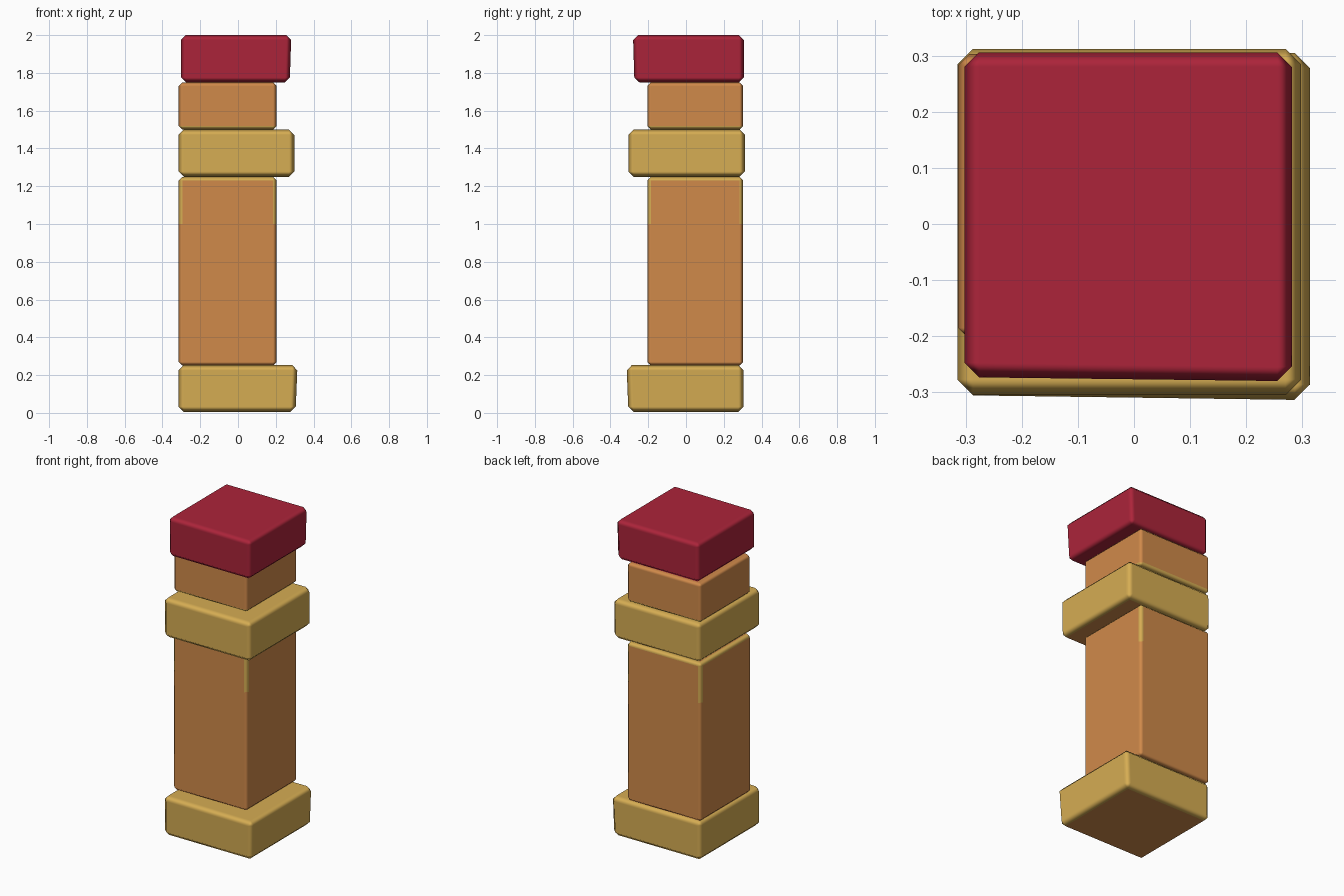
import bpy, bmesh

if "Cube" in bpy.data.objects:
    bpy.data.objects.remove(bpy.data.objects["Cube"])


def srgb(r, g, b):
    lin = [(c / 255 / 12.92) if c < 10 else ((c / 255 + 0.055) / 1.055) ** 2.4 for c in (r, g, b)]
    return (*lin, 1.0)


def material(name, rgb):
    m = bpy.data.materials.new(name)
    m.diffuse_color = srgb(*rgb)
    m.use_nodes = True
    m.node_tree.nodes["Principled BSDF"].inputs["Base Color"].default_value = m.diffuse_color
    return m


MATS = [material("gold", (214, 173, 83)),
        material("orange_brown", (208, 138, 74)),
        material("deep_red", (172, 36, 58))]
GOLD, ORANGE, RED = 0, 1, 2


def block(name, x, y, z, rule, flare=0.0, bevel=0.024, cut=None):
    """Chamfered box; flare pushes the upper front-right corner outward."""
    bm = bmesh.new()
    bmesh.ops.create_cube(bm, size=1)
    for v in bm.verts:
        right, front, top = v.co.x > 0, v.co.y < 0, v.co.z > 0
        v.co = (x[right], y[not front], z[top])
        if top and right:
            v.co.x += flare
            if front:
                v.co.y -= flare
    bmesh.ops.bevel(bm, geom=bm.edges[:], offset=bevel, segments=1,
                    affect='EDGES', profile=0.5)
    if cut is not None:
        bmesh.ops.bisect_plane(bm, geom=bm.verts[:] + bm.edges[:] + bm.faces[:],
                               plane_co=(0, 0, cut), plane_no=(0, 0, 1))
    bm.normal_update()
    for f in bm.faces:
        f.smooth = True
        chamfer = max(abs(c) for c in f.normal) < 0.95
        f.material_index = rule(f.calc_center_median().z, f.normal, chamfer)
    me = bpy.data.meshes.new(name)
    bm.to_mesh(me)
    bm.free()
    for m in MATS:
        me.materials.append(m)
    ob = bpy.data.objects.new(name, me)
    bpy.context.collection.objects.link(ob)
    # flat panels with soft rounded chamfers
    ob.modifiers.new("soft_edges", 'WEIGHTED_NORMAL').weight = 100
    return ob


# colour rules: gold blocks have a brown underside
def gold_block(z, n, chamfer):
    return ORANGE if n.z < -0.95 else GOLD


# shaft: gold chamfers on its top quarter
def shaft_rule(z, n, chamfer):
    return GOLD if chamfer and z > 1.0 else ORANGE


# neck: gold chamfer round the bottom
def neck_rule(z, n, chamfer):
    return GOLD if chamfer and n.z < -0.3 else ORANGE


def red_block(z, n, chamfer):
    return RED


block("base", (-0.315, 0.305), (-0.305, 0.305), (0.005, 0.253), gold_block, flare=0.01, bevel=0.028)
block("shaft", (-0.315, 0.205), (-0.205, 0.303), (0.25, 1.25), shaft_rule, bevel=0.02, cut=1.0)
block("collar", (-0.315, 0.298), (-0.305, 0.312), (1.25, 1.5), gold_block, bevel=0.028)
block("neck", (-0.314, 0.205), (-0.205, 0.303), (1.5, 1.75), neck_rule, bevel=0.02)
block("cap", (-0.302, 0.274), (-0.273, 0.306), (1.75, 2.0), red_block, flare=0.008, bevel=0.026)
